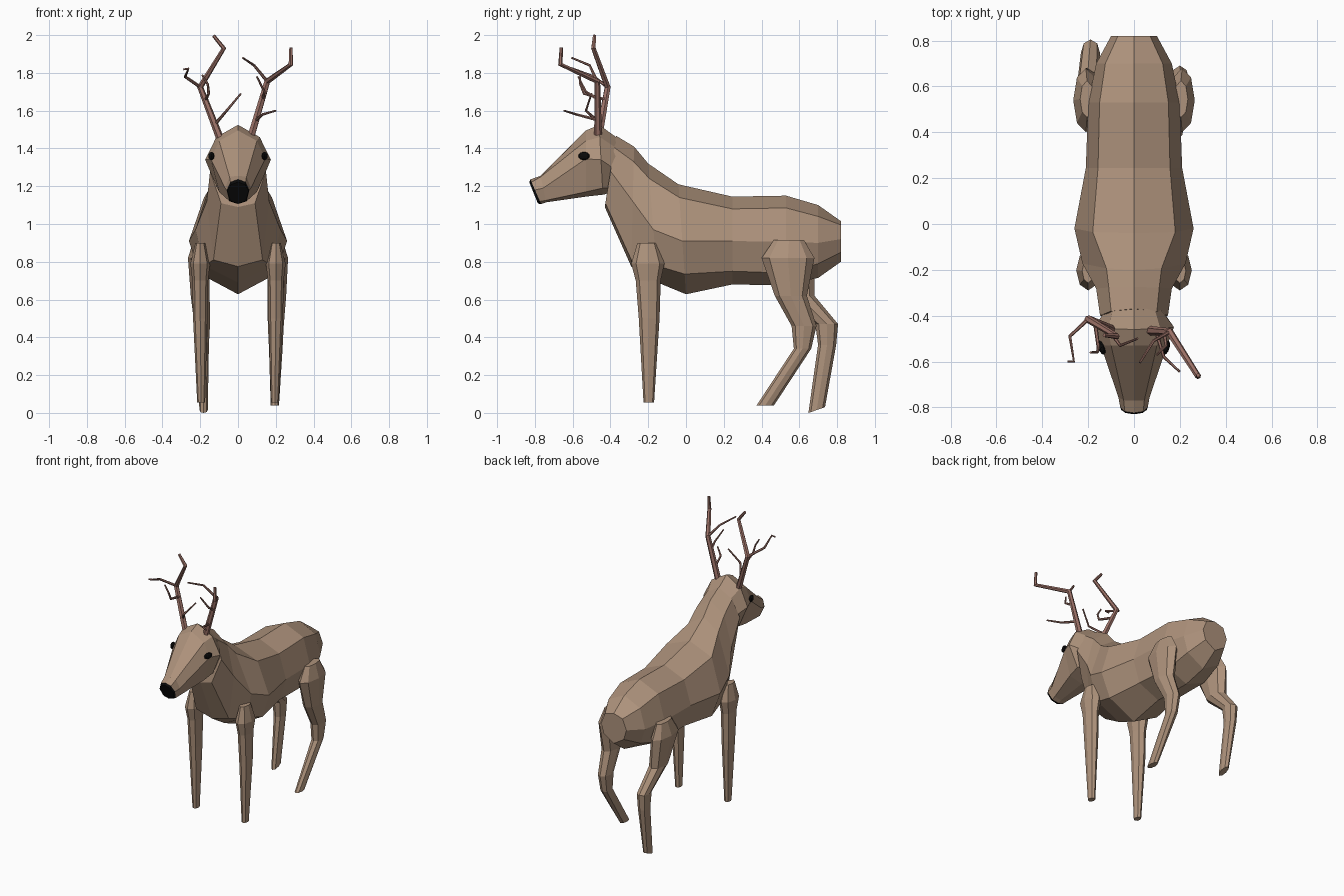
import bpy, bmesh, math

if "Cube" in bpy.data.objects:
    bpy.data.objects.remove(bpy.data.objects["Cube"])


def material(name, rgb):
    m = bpy.data.materials.new(name)
    m.diffuse_color = (*rgb, 1)
    m.use_nodes = True
    m.node_tree.nodes["Principled BSDF"].inputs["Base Color"].default_value = m.diffuse_color
    return m


FUR = material("tan fur", (0.42, 0.288, 0.20))
HORN = material("reddish brown antler", (0.33, 0.165, 0.135))
BLACK = material("black", (0.003, 0.003, 0.003))


def loft(name, rings, mats, dark_bands=0):
    """Skin a list of equal-length point rings, capped at both ends."""
    bm = bmesh.new()
    loops = [[bm.verts.new(p) for p in ring] for ring in rings]
    n = len(loops[0])
    for i, (a, b) in enumerate(zip(loops, loops[1:])):
        for k in range(n):
            f = bm.faces.new((a[k], a[(k + 1) % n], b[(k + 1) % n], b[k]))
            f.material_index = int(i >= len(loops) - 1 - dark_bands)
    bm.faces.new(loops[0])
    bm.faces.new(loops[-1]).material_index = int(dark_bands > 0)
    bmesh.ops.recalc_face_normals(bm, faces=bm.faces)
    me = bpy.data.meshes.new(name)
    bm.to_mesh(me)
    bm.free()
    for m in mats:
        me.materials.append(m)
    ob = bpy.data.objects.new(name, me)
    bpy.context.collection.objects.link(ob)
    return ob


def section(ty, tz, by, bz, *sides):
    """Mirrored eight-point section leaning from the top point to the bottom point."""
    def y_at(z):
        return ty + (by - ty) * (tz - z) / (tz - bz)
    half = [(sides[i], y_at(sides[i + 1]), sides[i + 1]) for i in (0, 2, 4)]
    return ([(0, ty, tz)] + half + [(0, by, bz)]
            + [(-x, y, z) for x, y, z in reversed(half)])


# Body and neck: top y,z / bottom y,z / upper, middle, lower side x,z
body = [
    (.82, 1.015, .82, .80, .07, .995, .10, .92, .08, .85),
    (.70, 1.10, .70, .715, .125, 1.04, .165, .90, .13, .79),
    (.53, 1.15, .53, .675, .15, 1.085, .20, .905, .15, .74),
    (.245, 1.145, .245, .68, .157, 1.08, .21, .91, .16, .75),
    (-.04, 1.21, 0, .628, .18, 1.14, .26, .91, .20, .735),
    (-.20, 1.32, -.15, .69, .12, 1.24, .225, .97, .18, .78),
    (-.275, 1.41, -.29, .775, .11, 1.33, .165, 1.12, .13, .81),
    (-.37, 1.467, -.43, 1.09, .10, 1.405, .148, 1.28, .09, 1.11),
]
loft("body", [section(*r) for r in body], [FUR])

# Head, ending in a black nose
head = [
    (-.30, 1.41, -.42, 1.16, .075, 1.37, .115, 1.28, .08, 1.19),
    (-.46, 1.525, -.44, 1.155, .115, 1.46, .174, 1.34, .11, 1.19),
    (-.53, 1.495, -.53, 1.145, .10, 1.44, .145, 1.345, .10, 1.17),
    (-.77, 1.255, -.74, 1.115, .045, 1.25, .068, 1.19, .05, 1.125),
    (-.824, 1.236, -.767, 1.106, .04, 1.222, .06, 1.18, .045, 1.12),
    (-.83, 1.222, -.784, 1.108, .037, 1.208, .056, 1.175, .04, 1.122),
]
loft("head", [section(*r) for r in head], [FUR, BLACK], dark_bands=1)

# Eyes
for s, side in ((-1, "left"), (1, "right")):
    bpy.ops.mesh.primitive_uv_sphere_add(segments=10, ring_count=6, radius=1,
                                         location=(s * .141, -.54, 1.36),
                                         rotation=(0, 0, -s * math.radians(18)))
    eye = bpy.context.object
    eye.name = side + "_eye"
    eye.scale = (.014, .032, .022)
    eye.data.materials.append(BLACK)


# Legs: centre x, centre y, z, half width, half depth
def leg(name, s, rows):
    rings = [[(s * (x + rx * math.cos(a)), y + ry * math.sin(a), z)
              for a in (math.tau * k / 8 for k in range(8))]
             for x, y, z, rx, ry in rows]
    return loft(name, rings, [FUR])


front = [
    (.20, -.205, .90, .026, .052), (.20, -.202, .79, .052, .088),
    (.20, -.20, .70, .042, .066), (.20, -.195, .50, .038, .055),
    (.195, -.197, .055, .021, .028),
]
thigh = [(.205, .545, .915, .03, .08), (.21, .54, .82, .055, .14)]
right_shin = [(.205, .555, .62, .05, .085), (.20, .625, .46, .042, .066),
              (.20, .617, .34, .036, .046), (.195, .42, .04, .022, .046)]
left_shin = [(.20, .595, .62, .05, .085), (.19, .745, .47, .042, .06),
             (.19, .747, .36, .036, .048), (.182, .692, .01, .022, .044)]
leg("left_front_leg", -1, front)
leg("right_front_leg", 1, front)
leg("right_hind_leg", 1, thigh + right_shin)
hind = leg("left_hind_leg", -1, thigh + left_shin)
for v in hind.data.vertices:      # slanted hoof
    if v.co.z < .02:
        v.co.z = max(0, .015 + (v.co.y - .692) * .35)


# Antlers: tapered six-sided tubes along a path
def tube(name, pts, r0, r1):
    cu = bpy.data.curves.new(name, 'CURVE')
    cu.dimensions = '3D'
    cu.bevel_depth = 1
    cu.bevel_resolution = 1
    cu.use_fill_caps = True
    sp = cu.splines.new('POLY')
    sp.points.add(len(pts) - 1)
    for i, (p, q) in enumerate(zip(sp.points, pts)):
        p.co = (*q, 1)
        p.radius = r0 + (r1 - r0) * i / (len(pts) - 1)
    tmp = bpy.data.objects.new(name + "_path", cu)
    bpy.context.collection.objects.link(tmp)
    bpy.context.view_layer.update()
    me = bpy.data.meshes.new_from_object(
        tmp.evaluated_get(bpy.context.evaluated_depsgraph_get()))
    bpy.data.objects.remove(tmp)
    me.materials.clear()
    me.materials.append(HORN)
    for f in me.polygons:
        f.use_smooth = False
        f.material_index = 0
    bpy.context.collection.objects.link(bpy.data.objects.new(name, me))


tube("left_antler", [(-.09, -.465, 1.44), (-.20, -.415, 1.725),
                     (-.075, -.49, 1.93), (-.13, -.485, 1.998)], .021, .009)
tube("right_antler", [(.065, -.465, 1.45), (.155, -.47, 1.755),
                      (.28, -.665, 1.845), (.28, -.66, 1.935)], .021, .009)
tines = {
    "left_outer_tine": [(-.20, -.415, 1.725), (-.28, -.49, 1.78),
                        (-.262, -.60, 1.822), (-.29, -.60, 1.818)],
    "left_middle_tine": [(-.17, -.43, 1.66), (-.155, -.54, 1.69), (-.16, -.56, 1.74),
                         (-.19, -.56, 1.79)],
    "left_inner_tine": [(-.12, -.45, 1.53), (-.06, -.53, 1.60), (.015, -.50, 1.69)],
    "right_inner_tine": [(.155, -.47, 1.755), (.085, -.51, 1.84), (.025, -.605, 1.88)],
    "right_middle_tine": [(.13, -.465, 1.66), (.14, -.53, 1.70), (.10, -.57, 1.78)],
    "right_lower_tine": [(.095, -.465, 1.55), (.13, -.58, 1.58), (.20, -.645, 1.60)],
}
for name, pts in tines.items():
    tube(name, pts, .009, .005)
